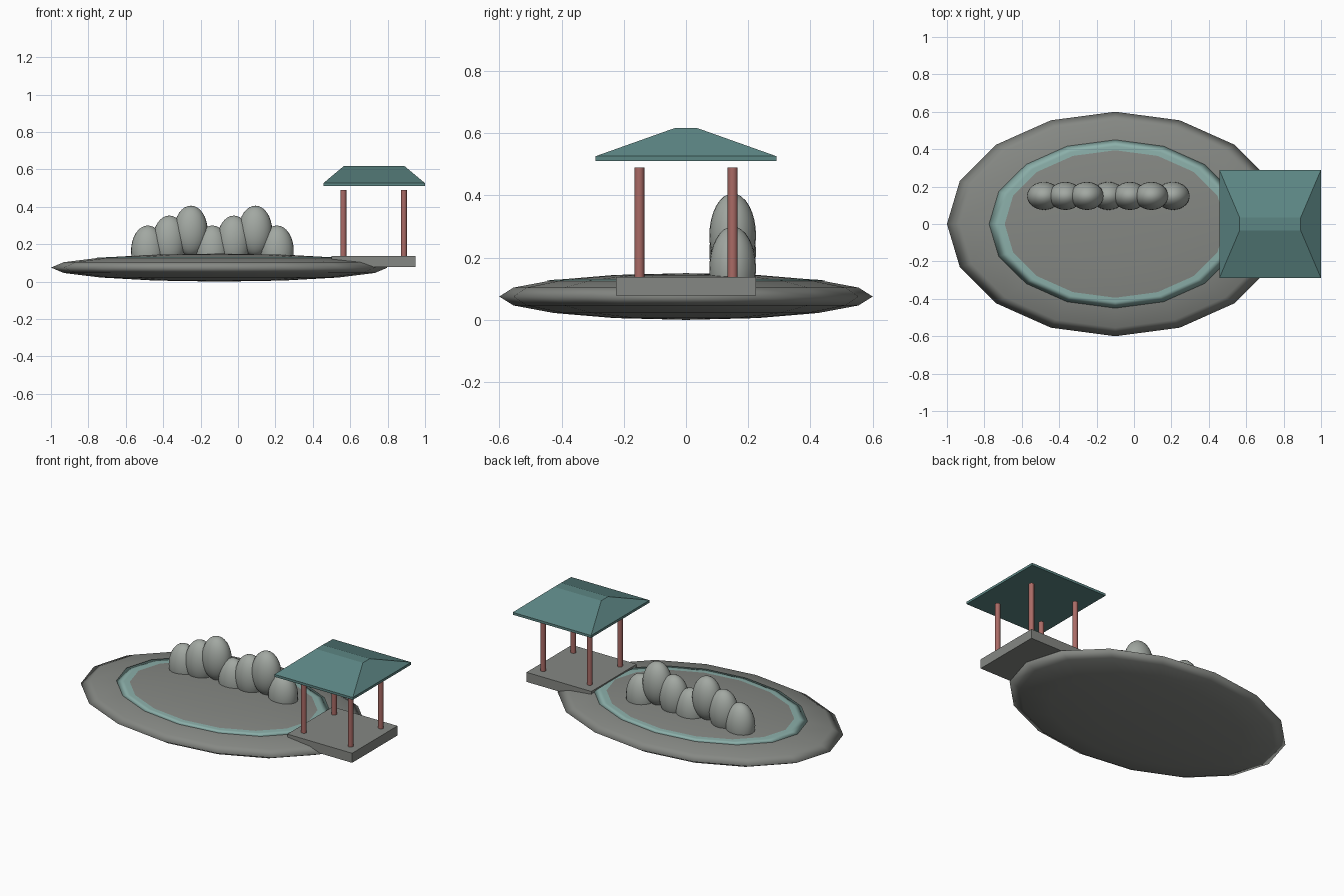
import bpy, bmesh
from math import radians

if "Cube" in bpy.data.objects:
    bpy.data.objects.remove(bpy.data.objects["Cube"])


def material(name, rgb):
    m = bpy.data.materials.new(name)
    m.diffuse_color = (*rgb, 1)
    m.use_nodes = True
    m.node_tree.nodes["Principled BSDF"].inputs["Base Color"].default_value = m.diffuse_color
    return m


def finish(obj, name, scale, mat, smooth=None):
    obj.name = name
    obj.scale = scale
    bpy.ops.object.transform_apply(location=False, rotation=False, scale=True)
    obj.data.materials.append(mat)
    if smooth:
        bpy.ops.object.shade_smooth_by_angle(angle=radians(smooth))
    return obj


def ellipsoid(name, loc, radii, segs, rings, mat):
    bpy.ops.mesh.primitive_uv_sphere_add(segments=segs, ring_count=rings, radius=1, location=loc)
    obj = finish(bpy.context.object, name, radii, mat)
    bpy.ops.object.shade_smooth()
    return obj


def lofted_rects(name, cx, levels, mat):
    """Stack rectangles (half_x, half_y, z) and skin them."""
    bm = bmesh.new()
    loops = [[bm.verts.new((cx + sx * hx, sy * hy, z))
              for sx, sy in ((-1, -1), (1, -1), (1, 1), (-1, 1))] for hx, hy, z in levels]
    for a, b in zip(loops, loops[1:]):
        for i in range(4):
            j = (i + 1) % 4
            bm.faces.new((a[i], a[j], b[j], b[i]))
    bm.faces.new(loops[0])
    bm.faces.new(loops[-1])
    bmesh.ops.recalc_face_normals(bm, faces=bm.faces)
    me = bpy.data.meshes.new(name)
    bm.to_mesh(me)
    bm.free()
    obj = bpy.data.objects.new(name, me)
    bpy.context.collection.objects.link(obj)
    me.materials.append(mat)
    return obj


teal = material("roof_teal", (0.107, 0.238, 0.230))
red = material("post_red", (0.40, 0.145, 0.13))
water = material("water", (0.26, 0.43, 0.40))
stone = material("stone", (0.235, 0.245, 0.228))
rock = material("rock", (0.36, 0.39, 0.36))

# Island: flattened low sphere
ellipsoid("island", (-0.1, 0, 0.075), (0.9, 0.6, 0.075), 16, 8, stone)

# Pond: very flat lens; the island top rises through its middle
ellipsoid("pond", (-0.1, 0, 0.126), (0.675, 0.45, 0.01), 16, 8, water)

# Row of rocks with a repeating rise in height
for i in range(7):
    ellipsoid(f"rock_{i + 1}", (-0.482 + 0.115 * i, 0.15, 0.165 + 0.053 * (i % 3)),
              (0.09, 0.075, 0.135), 24, 16, rock)

# Pavilion platform
cx = 0.725
bpy.ops.mesh.primitive_cube_add(size=1, location=(cx, 0, 0.108))
finish(bpy.context.object, "platform", (0.45, 0.45, 0.06), stone)

# Four posts
for sx in (-1, 1):
    for sy in (-1, 1):
        bpy.ops.mesh.primitive_cylinder_add(vertices=12, radius=0.016, depth=0.36,
                                            location=(cx + sx * 0.162, sy * 0.15, 0.31))
        finish(bpy.context.object, "post", (1, 1, 1), red, 40)

# Hipped roof with a thin eave and a flat ridge
lofted_rects("roof", 0.728, [(0.272, 0.29, 0.511), (0.272, 0.29, 0.526),
                             (0.163, 0.034, 0.617)], teal)
